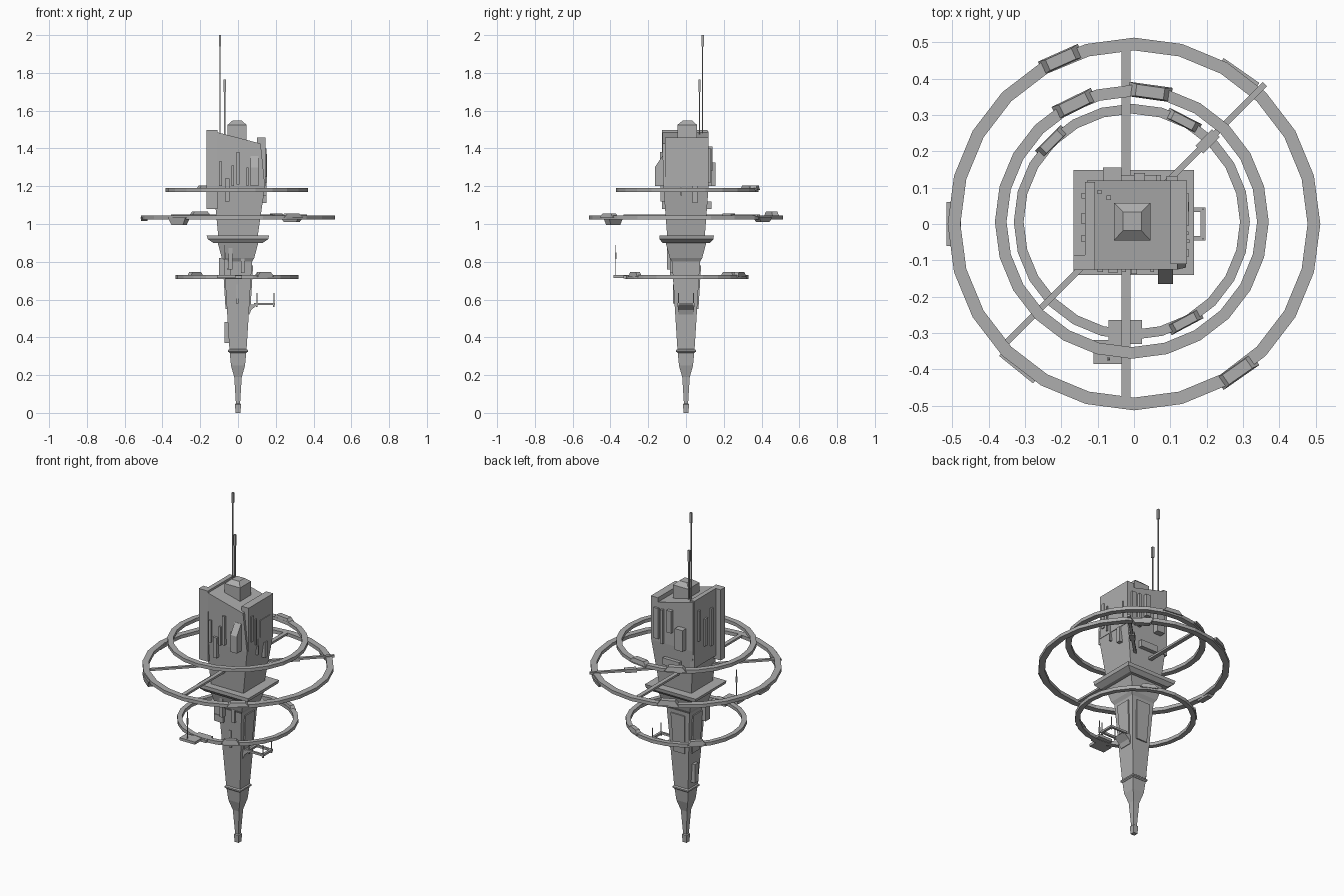
import bpy, bmesh
from math import cos, sin, radians, pi, atan2, hypot
from mathutils import Matrix

cube = bpy.data.objects.get("Cube")
if cube:
    bpy.data.objects.remove(cube)

grey = bpy.data.materials.new("hull grey")
grey.use_nodes = True
tone = (0.42, 0.42, 0.42, 1)
grey.diffuse_color = tone
grey.node_tree.nodes["Principled BSDF"].inputs["Base Color"].default_value = tone


def finish(name, bm, matrix=None):
    bmesh.ops.recalc_face_normals(bm, faces=bm.faces)
    mesh = bpy.data.meshes.new(name)
    bm.to_mesh(mesh)
    bm.free()
    mesh.materials.append(grey)
    obj = bpy.data.objects.new(name, mesh)
    if matrix:
        obj.matrix_world = matrix
    bpy.context.collection.objects.link(obj)
    return obj


def loft(name, sections, matrix=None, tilt=None):
    """Stack rectangles (z, x0, x1, y0, y1) into one closed solid."""
    bm = bmesh.new()
    loops = []
    for z, x0, x1, y0, y1 in sections:
        corners = ((x0, y0), (x1, y0), (x1, y1), (x0, y1))
        loops.append([bm.verts.new((x, y, z)) for x, y in corners])
    for low, high in zip(loops, loops[1:]):
        for i in range(4):
            j = (i + 1) % 4
            bm.faces.new((low[i], low[j], high[j], high[i]))
    bm.faces.new(loops[0])
    bm.faces.new(loops[-1])
    if tilt:
        for v in loops[-1]:
            v.co.z += tilt * v.co.x
    return finish(name, bm, matrix)


def box(name, x, y, z, matrix=None):
    return loft(name, [(h, *x, *y) for h in z], matrix)


def square(z, r):
    return (z, -r, r, -r, r)


def beam(name, a, b, z, width, height):
    """Flat bar between two plan points."""
    dx, dy = b[0] - a[0], b[1] - a[1]
    half = hypot(dx, dy) / 2
    place = Matrix.Translation(((a[0] + b[0]) / 2, (a[1] + b[1]) / 2, z))
    place = place @ Matrix.Rotation(atan2(dy, dx), 4, "Z")
    w, h = width / 2, height / 2
    return box(name, (-half, half), (-w, w), (-h, h), place)


def ring(name, inner, outer, z, shift=0, height=0.02, sides=24):
    bm = bmesh.new()
    loops = []
    for i in range(sides):
        a = 2 * pi * i / sides
        loops.append([bm.verts.new((r * cos(a) - shift, r * sin(a) + shift, z + h))
                      for r, h in ((inner, -height / 2), (outer, -height / 2),
                                   (outer, height / 2), (inner, height / 2))])
    for i in range(sides):
        p, q = loops[i], loops[(i + 1) % sides]
        for k in range(4):
            m = (k + 1) % 4
            bm.faces.new((p[k], p[m], q[m], q[k]))
    return finish(name, bm)


def pod(name, radius, degrees, z, depth, shift=0, length=0.12, width=0.04):
    """Tapered housing on a ring; a negative depth hangs below it."""
    a = radians(degrees)
    place = Matrix.Translation((radius * cos(a) - shift, radius * sin(a) + shift, z))
    place = place @ Matrix.Rotation(a, 4, "Z")
    w, l = width / 2, length / 2
    loft(name, [(0, -w, w, -l, l), (depth, -w * .8, w * .8, -l * .65, l * .65)], place)


def mast(name, x, y, base, top, tip, r=0.003):
    box(name, (x - r, x + r), (y - r, y + r), (base, top))
    t = r * 2
    box(name + "_tip", (x - t, x + t), (y - t, y + t), tip)


# Lower spire and collar
loft("spire", [square(z, r) for z, r in (
    (0, .013), (.045, .016), (.05, .011), (.19, .02), (.25, .037),
    (.33, .045), (.7, .068), (.83, .076))])
loft("collar", [square(z, r) for z, r in ((.318, .045), (.324, .052), (.332, .052), (.338, .045))])

# Shoulder and ledge
loft("shoulder", [square(z, r) for z, r in ((.8, .074), (.82, .086), (.91, .11))])
loft("ledge", [(.9, -.13, .13, -.125, .125), (.92, -.16, .16, -.14, .145),
               (.94, -.167, .165, -.14, .148)])

# Main tower with sloping roof
loft("tower", [(.94, -.105, .105, -.1, .1), (1.2, -.13, .143, -.12, .12),
               (1.457, -.13, .12, -.125, .12)], tilt=-.26)
box("roof_wall_left", (-.135, -.108), (-.125, .115), (1.1, 1.497))
box("corner_post", (-.167, -.108), (-.127, -.085), (1.08, 1.497))
box("roof_wall_right", (.1, .146), (-.11, .12), (1.2, 1.457))
loft("roof_cap", [(1.4, -.055, .045, -.045, .058), (1.525, -.055, .045, -.045, .058),
                  (1.547, -.03, .02, -.018, .033)])

# Rings and their spokes
ring("outer_ring", .478, .513, 1.035)
ring("upper_ring", .345, .377, 1.18, .006)
ring("lower_ring", .298, .325, .72, .006)
beam("long_spoke", (-.022, -.48), (-.022, .48), 1.04, .024, .012)
beam("diagonal_spoke", (-.35, -.325), (.36, .385), 1.045, .016, .012)
beam("spoke_sleeve", (.18, .205), (.225, .25), 1.045, .03, .02)

# Ring housings
for degrees, depth in ((114, .03), (231, -.04), (55, -.025), (180, -.02), (305, .02)):
    pod("outer_ring_pod", .496, degrees, 1.035, depth)
for degrees in (116, 82):
    pod("upper_ring_pod", .361, degrees, 1.18, .025, .006)
for degrees in (135, 63, 298):
    pod("lower_ring_pod", .312, degrees, .72, .025, .006, .1, .03)

# Roof masts
mast("tall_mast", -.095, .088, 1.4, 1.95, (1.94, 2))
mast("short_mast", -.07, .072, 1.4, 1.71, (1.7, 1.765))

# Front landing deck with its mast
box("deck", (-.07, .022), (-.33, -.265), (.712, .728))
box("deck_edge", (-.112, -.012), (-.385, -.32), (.715, .73))
mast("deck_mast", -.07, -.372, .72, .89, (.815, .85), .002)

# Side docking frame on a bracket
for y in (-.045, .033):
    box("frame_rail", (.085, .197), (y, y + .012), (.57, .582))
for x in (.085, .183):
    box("frame_bar", (x, x + .014), (-.045, .045), (.57, .582))
for x, y in ((.1, -.04), (.19, -.04), (.19, .04)):
    mast("frame_post", x, y, .575, .635, (.56, .575), .002)
loft("frame_bracket", [(.52, .04, .06, -.04, .04), (.545, .04, .07, -.04, .04),
                       (.575, .04, .105, -.04, .04)])

# Front panels: x range and z range
for x, z, out in (((-.07, -.045), (1.12, 1.24), .135), ((-.008, .008), (1.21, 1.38), .137),
                  ((.045, .055), (1.2, 1.3), .132), ((-.035, -.022), (1.2, 1.31), .132),
                  ((-.1, -.085), (1.2, 1.33), .132)):
    box("front_panel", x, (-out, -.09), z)
loft("front_hood", [(1.2, .066, .108, -.165, -.1), (1.3, .066, .108, -.165, -.1),
                    (1.36, .066, .108, -.125, -.1)])

# Back panels
for x, z, out in (((-.085, -.035), (1.2, 1.325), .155), ((0, .03), (1.28, 1.41), .14),
                  ((.06, .075), (1.2, 1.4), .135), ((.09, .12), (1.22, 1.4), .132),
                  ((-.05, .06), (1.08, 1.12), .135)):
    box("back_panel", x, (.09, out), z)

# Side panels
for y, z, out in (((-.005, .085), (1.245, 1.345), .15), ((-.052, -.042), (1.22, 1.37), .153),
                  ((.035, .06), (1.11, 1.2), .152), ((-.09, -.07), (1.25, 1.4), .152),
                  ((-.03, -.02), (1.15, 1.24), .15)):
    box("right_panel", (.1, out), y, z)
for y, z in (((-.05, -.03), (1.18, 1.4)), ((.0, .03), (1.2, 1.36)), ((.07, .085), (1.25, 1.43))):
    box("left_panel", (-.145, -.1), y, z)

# Lower spire fittings
box("spire_box", (-.072, -.04), (-.012, .02), (.37, .48))
for x, z, out in (((-.1, -.055), (.72, .82), .08), ((-.05, -.03), (.76, .88), .1),
                  ((-.095, -.04), (.72, .76), .085), ((-.01, .003), (.58, .68), .07),
                  ((.015, .035), (.74, .82), .084)):
    box("front_fitting", x, (-out, -.04), z)
for turn in range(1, 4):
    loft("spire_panel", [(.55, -.035, .035, -.066, -.04), (.78, -.045, .045, -.08, -.05)],
         Matrix.Rotation(turn * pi / 2, 4, "Z"))
